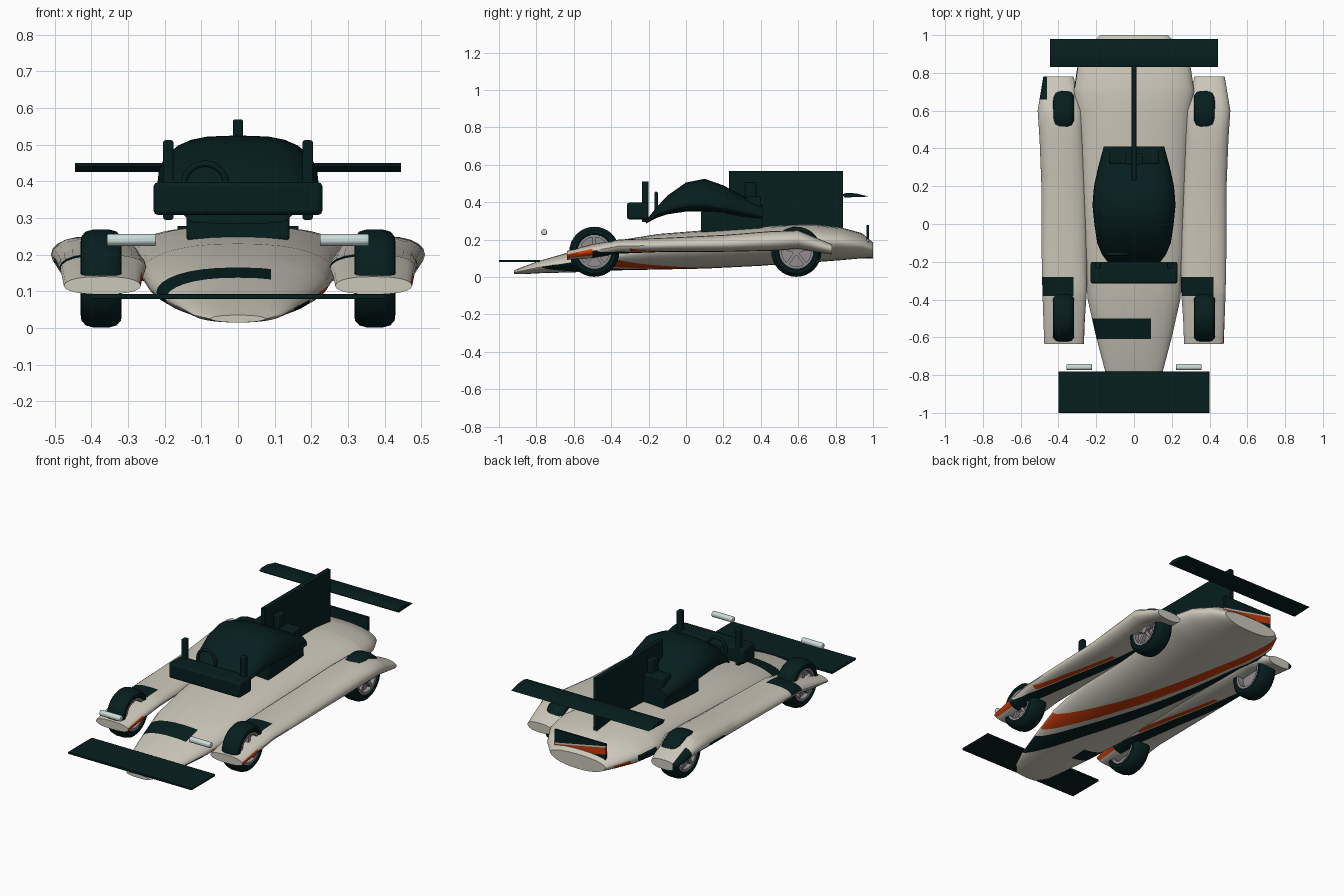
import bpy, bmesh, math
from mathutils import Vector, Matrix

if "Cube" in bpy.data.objects:
    bpy.data.objects.remove(bpy.data.objects["Cube"])


def mat(name, col):
    m = bpy.data.materials.new(name)
    m.diffuse_color = (*col, 1)
    m.use_nodes = True
    m.node_tree.nodes["Principled BSDF"].inputs["Base Color"].default_value = m.diffuse_color
    return m


CREAM = mat("cream", (0.60, 0.57, 0.49))
DARK = mat("dark_green", (0.002, 0.013, 0.013))
ORANGE = mat("orange", (0.58, 0.045, 0.003))
GREY = mat("rim_grey", (0.29, 0.265, 0.275))
LAMP = mat("lamp_pale", (0.60, 0.72, 0.69))


def finish(name, bm, mats, angle=35, bevel=0):
    bmesh.ops.recalc_face_normals(bm, faces=bm.faces)
    me = bpy.data.meshes.new(name)
    bm.to_mesh(me)
    bm.free()
    ob = bpy.data.objects.new(name, me)
    bpy.context.collection.objects.link(ob)
    for m in mats:
        me.materials.append(m)
    if bevel:
        b = ob.modifiers.new("bevel", 'BEVEL')
        b.width, b.segments = bevel, 2
    bpy.ops.object.select_all(action='DESELECT')
    ob.select_set(True)
    bpy.context.view_layer.objects.active = ob
    bpy.ops.object.shade_smooth_by_angle(angle=math.radians(angle))
    return ob


def box_bm(bm, x0, x1, y0, y1, z0, z1):
    M = Matrix.Translation(((x0 + x1) / 2, (y0 + y1) / 2, (z0 + z1) / 2)) @ \
        Matrix.Diagonal((x1 - x0, y1 - y0, z1 - z0, 1))
    return bmesh.ops.create_cube(bm, size=1, matrix=M)['verts']


def box(name, dims, m, bevel=0.006):
    bm = bmesh.new()
    box_bm(bm, *dims)
    return finish(name, bm, [m], bevel=bevel)


def loft(sections, n=28, p=0.8, qt=1.0, qb=1.0):
    """Skin of oval sections: y, centre x, half width, bottom z, top z, edge z."""
    bm = bmesh.new()
    rings = []
    for y, cx, hw, zb, zt, ze in sections:
        ring = []
        for i in range(n):
            t = 2 * math.pi * i / n
            c, s = math.cos(t), math.sin(t)
            x = cx + hw * math.copysign(abs(c) ** p, c)
            z = ze + ((zt - ze) * s ** qt if s >= 0 else -(ze - zb) * (-s) ** qb)
            ring.append(bm.verts.new((x, y, z)))
        rings.append(ring)
    for a, b in zip(rings, rings[1:]):
        for i in range(n):
            j = (i + 1) % n
            bm.faces.new((a[i], a[j], b[j], b[i]))
    bm.faces.new(rings[0])
    bm.faces.new(rings[-1])
    bmesh.ops.recalc_face_normals(bm, faces=bm.faces)
    return bm


def paint(bm, planes, rule):
    """Cut along vertical planes n.p = d, then colour faces by rule."""
    for no, d in planes:
        no = Vector(no)
        bmesh.ops.bisect_plane(bm, geom=bm.verts[:] + bm.edges[:] + bm.faces[:], dist=1e-5,
                               plane_co=no * (d / no.length_squared), plane_no=no.normalized())
    bm.normal_update()
    for f in bm.faces:
        f.material_index = rule(f.calc_center_median(), f.normal)


X, Y = (1, 0, 0), (0, 1, 0)

# central body with diagonal stripes underneath and a nose patch
body = [(-.92, .075, .015, .035, .025), (-.87, .12, .015, .055, .035), (-.79, .15, .02, .085, .052),
        (-.6, .20, .025, .14, .08),
        (-.4, .245, .035, .19, .115), (-.15, .265, .04, .23, .15), (.1, .27, .045, .25, .17),
        (.4, .285, .06, .27, .185), (.6, .30, .075, .28, .19), (.7, .32, .08, .28, .19),
        (.83, .30, .09, .265, .185), (.94, .24, .10, .235, .17), (1.0, .18, .10, .185, .15)]
bm = loft([(y, 0, *r) for y, *r in body], n=32, p=0.85, qb=1.2)


def body_rule(c, n):
    if -.61 < c.y < -.5 and c.x < .09 and (n.z > 0 or c.x < -.06):
        return 1
    u = c.x + .33 * c.y
    if n.z < -0.03 and .03 < u < .11 and c.y < .985:
        return 2
    if n.z < (.6 if c.y > .72 else -.03) and -.10 < u < -.005:
        return 1
    return 0


D = (1, .33, 0)
paint(bm, [(D, .03), (D, .11), (D, -.10), (D, -.005), (Y, -.61), (Y, -.5), (Y, .72), (X, .09), (X, -.06)],
      body_rule)
finish("body", bm, [CREAM, DARK, ORANGE], 40)

# side pods, both carrying the same paint
pod = [(-.635, .265, .475, .092, .14, .115), (-.5, .26, .48, .10, .175, .14),
       (-.36, .25, .485, .125, .20, .165), (-.1, .25, .49, .135, .21, .17),
       (.2, .255, .49, .135, .225, .175), (.45, .265, .50, .14, .245, .19),
       (.6, .275, .51, .15, .25, .20), (.78, .32, .48, .12, .175, .15)]
for side, s in (("left", -1), ("right", 1)):
    cx = .37 * s
    secs = [(y, s * (a + b) / 2, (b - a) / 2, zb, zt, ze) for y, a, b, zb, zt, ze in pod]
    bm = loft(secs, n=20, p=0.75)

    def pod_rule(c, n):
        lx, u = c.x - cx, c.x - cx + .2 * c.y
        if lx > .09 and c.y < -.5 and n.z < .6 and n.y > -.9:
            return 2
        if c.y > .66 and lx < -.09 and n.z > -.4:
            return 1
        if n.z > 0:
            return 1 if -.38 < c.y < -.28 and lx < .05 else 0
        if -.5 < c.y < .5:
            if -.055 < u < .015:
                return 1
            if .022 < u < .05 and -.3 < c.y < .25:
                return 2
        return 0

    P = (1, .2, 0)
    paint(bm, [(P, cx + d) for d in (-.055, .015, .022, .05)] + [(X, cx + d) for d in (-.09, .05, .09)] +
          [(Y, d) for d in (-.5, -.38, -.3, -.28, .25, .5, .66)], pod_rule)
    finish(side + "_side_pod", bm, [CREAM, DARK, ORANGE], 40)

# cockpit canopy
can = [(-.215, .13, .285, .30, .29), (-.16, .17, .315, .37, .33), (-.1, .195, .335, .435, .36),
       (0, .21, .35, .505, .385), (.1, .22, .35, .525, .39), (.2, .212, .34, .49, .375),
       (.3, .19, .315, .435, .355), (.41, .16, .30, .385, .33)]
bm = loft([(y, 0, *r) for y, *r in can], n=28, p=0.65, qt=0.9)
finish("canopy", bm, [DARK], 40)
box("canopy_base", (-.14, .14, .08, .41, .24, .35), DARK)
box("front_bar", (-.23, .23, -.315, -.20, .308, .398), DARK, .012)
for s in (-1, 1):
    box("mirror_post", (s * .19 - .014, s * .19 + .014, -.236, -.20, .295, .512), DARK)
box("intake_base", (-.13, .13, .32, .40, .34, .43), DARK)
box("intake_top", (-.045, .045, .315, .375, .42, .505), DARK)

# steering wheel ring
bpy.ops.mesh.primitive_torus_add(major_radius=.058, minor_radius=.009, major_segments=24, minor_segments=8,
                                 location=(-.09, -.16, .39), rotation=(math.pi / 2, 0, 0))
ring = bpy.context.object
ring.name = "steering_wheel"
ring.data.materials.append(DARK)
bpy.ops.object.shade_smooth()

# fin, wings and rear panel
box("tail_fin", (-.013, .013, .23, .84, .26, .568), DARK, .003)
box("front_wing", (-.40, .40, -1.0, -.78, .079, .092), DARK, .003)

bm = bmesh.new()
foil = [(.83, .440), (.86, .450), (.91, .447), (.98, .430), (.92, .428), (.85, .425)]
f = bm.faces.new([bm.verts.new((-.445, y, z)) for y, z in foil])
r = bmesh.ops.extrude_face_region(bm, geom=[f])
bmesh.ops.translate(bm, verts=[v for v in r['geom'] if isinstance(v, bmesh.types.BMVert)], vec=(.89, 0, 0))
finish("rear_wing", bm, [DARK])

bm = bmesh.new()
box_bm(bm, -.165, .165, .966, .978, .14, .278)
T = (.2, 0, 1)
paint(bm, [(T, .185), (T, .225), (T, .234)],
      lambda c, n: 1 if n.y < -.5 or not .185 < c.z + .2 * c.x < .234
      else (2 if c.z + .2 * c.x < .225 else 0))
finish("rear_panel", bm, [CREAM, DARK, ORANGE])

# headlight bars
for s in (-1, 1):
    bm = bmesh.new()
    bmesh.ops.create_cone(bm, cap_ends=True, segments=8, radius1=.0175, radius2=.0175, depth=.134,
                          matrix=Matrix.Translation((s * .29, -.758, .24)) @
                          Matrix.Rotation(math.pi / 2, 4, 'Y') @ Matrix.Rotation(math.pi / 8, 4, 'Z'))
    finish("headlight", bm, [LAMP], bevel=.004)


def lathe(bm, profile, n=32):
    """Spin a closed (x, radius) profile around the x axis."""
    rings = [[bm.verts.new((x, r * math.cos(2 * math.pi * i / n), r * math.sin(2 * math.pi * i / n)))
              for i in range(n)] for x, r in profile]
    for a, b in zip(rings, rings[1:] + rings[:1]):
        for i in range(n):
            j = (i + 1) % n
            bm.faces.new((a[i], a[j], b[j], b[i]))


# wheels: tyre, rim with five spokes and hub
for y in (-.49, .59):
    for s in (-1, 1):
        place = Matrix.Translation((s * .373, y, .135)) @ Matrix.Diagonal((s, 1, 1, 1))
        bm = bmesh.new()
        lathe(bm, [(-.048, .088), (-.056, .10), (-.054, .115), (-.042, .128), (-.02, .134), (.02, .134),
                   (.042, .128), (.054, .115), (.056, .10), (.048, .088)])
        bm.transform(place)
        finish("tyre", bm, [DARK])
        bm = bmesh.new()
        lathe(bm, [(-.05, .078), (-.05, .09), (.05, .09), (.05, .078)])
        for x, rad, d in ((.005, .082, .04), (.035, .02, .03)):
            bmesh.ops.create_cone(bm, cap_ends=True, segments=24, radius1=rad, radius2=rad, depth=d,
                                  matrix=Matrix.Translation((x, 0, 0)) @ Matrix.Rotation(math.pi / 2, 4, 'Y'))
        for k in range(5):
            vs = box_bm(bm, .02, .045, -.009, .009, .01, .082)
            bmesh.ops.rotate(bm, verts=vs, cent=(0, 0, 0), matrix=Matrix.Rotation(2 * math.pi * k / 5, 3, 'X'))
        bm.transform(place)
        finish("rim", bm, [GREY])
